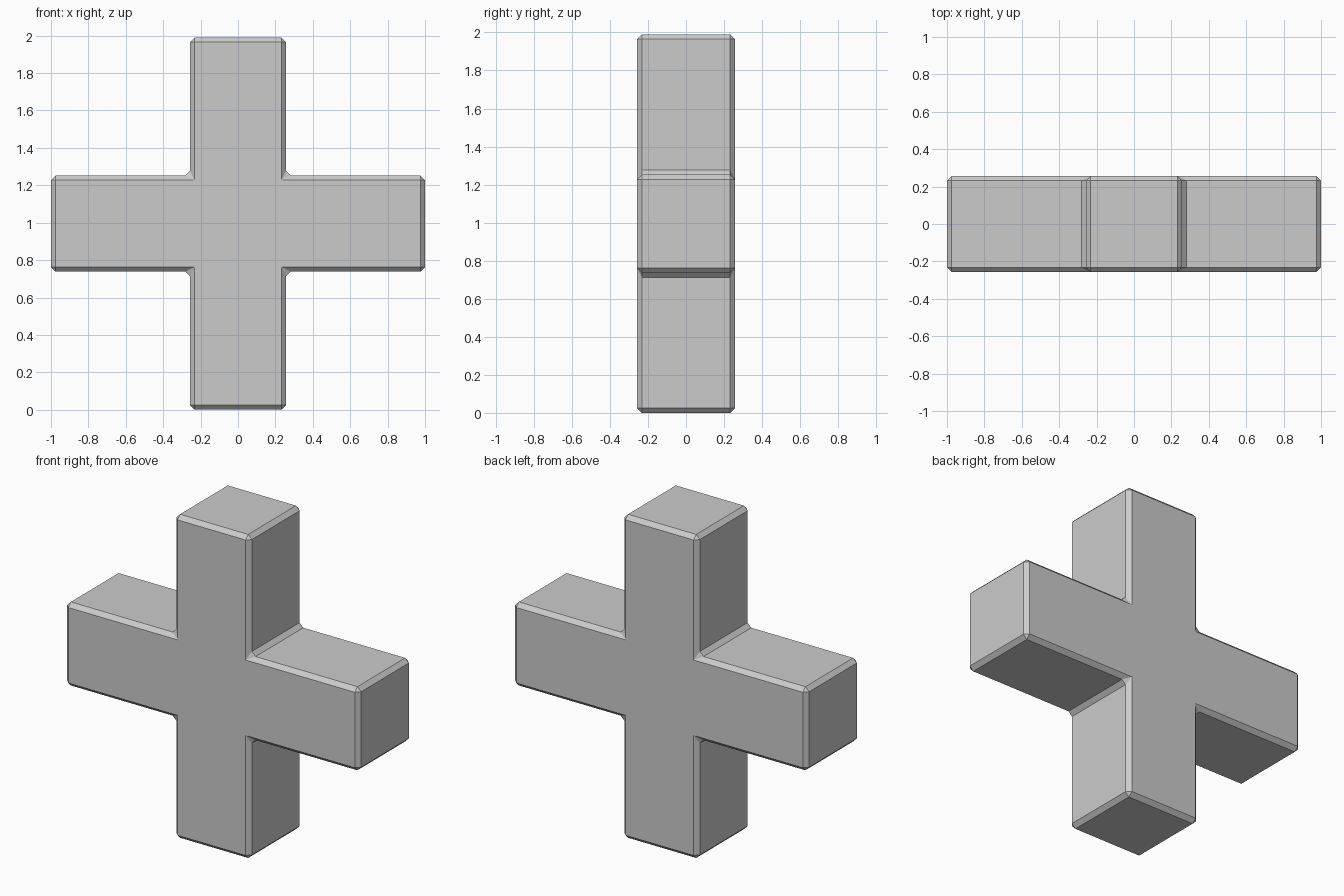
import bpy, bmesh

if "Cube" in bpy.data.objects:
    bpy.data.objects.remove(bpy.data.objects["Cube"])

ARM, HALF, BEVEL = 1.0, 0.257, 0.025   # arm reach, half thickness, chamfer
TOP = 1.99
MID = TOP / 2

# Plus-shaped outline, built one quarter turn at a time
reach_z = MID
outline = [
    (HALF, HALF), (HALF, reach_z), (-HALF, reach_z),
    (-HALF, HALF), (-ARM, HALF), (-ARM, -HALF),
]
outline += [(-x, -z) for x, z in outline]

# Extrude the outline front to back
bm = bmesh.new()
face = bm.faces.new([bm.verts.new((x, -HALF, z + MID)) for x, z in outline])
ext = bmesh.ops.extrude_face_region(bm, geom=[face], use_keep_orig=True)
bmesh.ops.translate(bm, vec=(0, 2 * HALF, 0),
                    verts=[v for v in ext["geom"] if isinstance(v, bmesh.types.BMVert)])
bmesh.ops.recalc_face_normals(bm, faces=bm.faces[:])

mesh = bpy.data.meshes.new("cross_block")
bm.to_mesh(mesh)
bm.free()
cross = bpy.data.objects.new("cross_block", mesh)
bpy.context.collection.objects.link(cross)

# Single flat chamfer on every edge
bevel = cross.modifiers.new("edge_chamfer", "BEVEL")
bevel.width = BEVEL
bevel.segments = 1
bevel.limit_method = "ANGLE"
